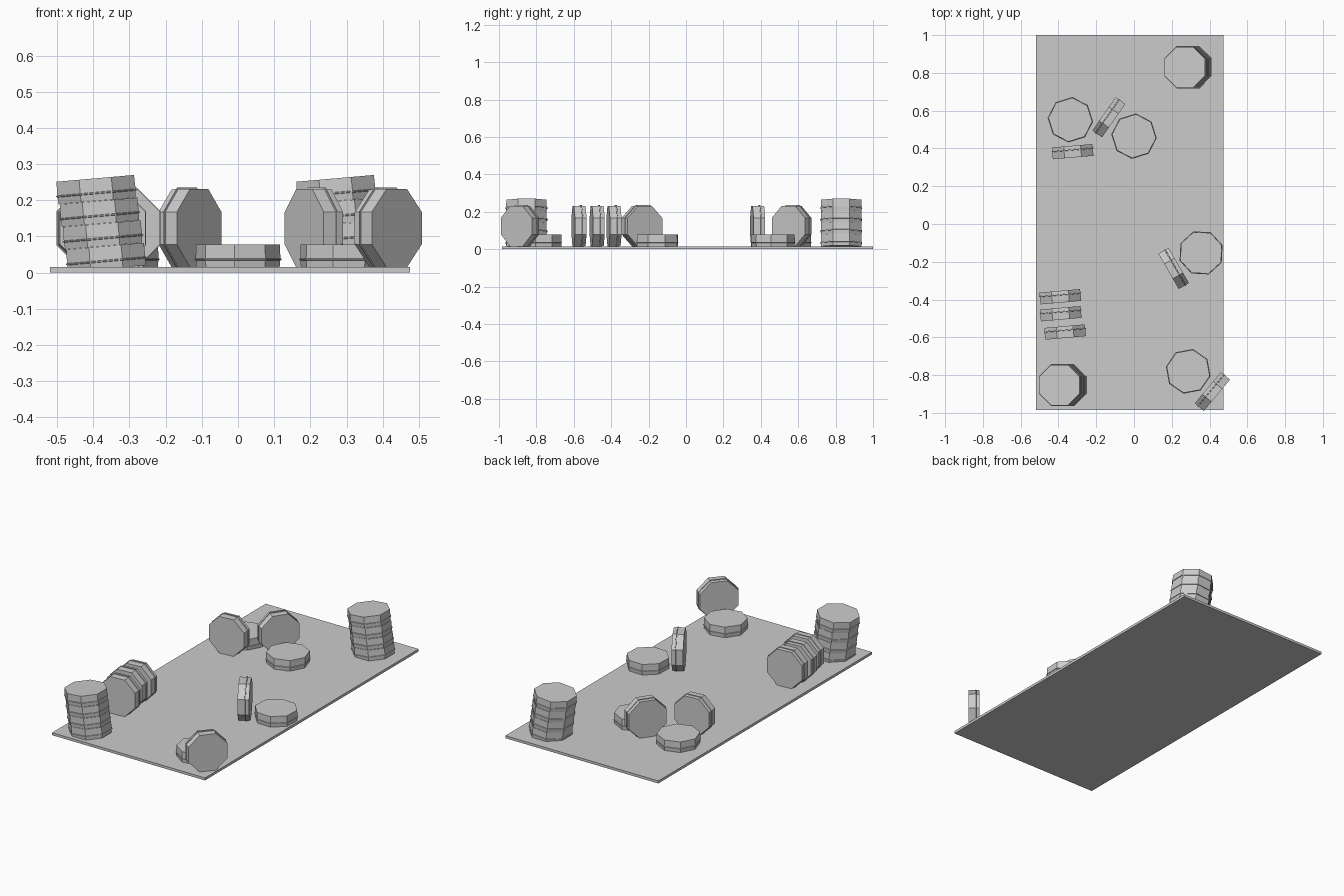
import bpy, bmesh
from math import radians, pi, cos, sin

if "Cube" in bpy.data.objects:
    bpy.data.objects.remove(bpy.data.objects["Cube"])

T = 0.0625   # disc thickness
FLAT = 22.5  # spin that puts a flat side towards the axes

# half profile of one disc: slightly tapered rims and a thin seam lip
PROFILE = [(0.1155, -T / 2), (0.1175, -0.012), (0.121, -0.011),
           (0.121, -0.008), (0.1175, -0.007), (0.1165, T / 2)]


def disc_mesh():
    bm = bmesh.new()
    rings = [[bm.verts.new((r * cos(k * pi / 4), r * sin(k * pi / 4), z))
              for k in range(8)] for r, z in PROFILE]
    for a, b in zip(rings, rings[1:]):
        for k in range(8):
            n = (k + 1) % 8
            bm.faces.new((a[k], a[n], b[n], b[k]))
    bm.faces.new(rings[0][::-1])
    bm.faces.new(rings[-1])
    return bm


def disc(name, loc, spin=FLAT, rot=(0, 0, 0)):
    bm = disc_mesh()
    for v in bm.verts:
        x, y = v.co.x, v.co.y
        a = radians(spin)
        v.co.x, v.co.y = x * cos(a) - y * sin(a), x * sin(a) + y * cos(a)
    me = bpy.data.meshes.new(name)
    bm.to_mesh(me)
    bm.free()
    ob = bpy.data.objects.new(name, me)
    ob.location = loc
    ob.rotation_euler = [radians(r) for r in rot]
    bpy.context.collection.objects.link(ob)


# base plate
bpy.ops.mesh.primitive_cube_add(size=1, location=(-0.0225, 0.0075, 0.0075))
plate = bpy.context.object
plate.name = "base_plate"
plate.scale = (0.995, 1.985, 0.015)

# leaning stacks of four
for s, (x, y) in enumerate([(-0.365, -0.853), (0.298, 0.83)]):
    for i in range(4):
        disc(f"stack_{s}_disc_{i}", (x - 0.009 * i, y, 0.042 + T * i), rot=(0, -5, 0))

# discs lying flat: x, y, spin
for i, (x, y, a) in enumerate([(-0.337, 0.552, -5), (0, 0.465, -5),
                               (0.355, -0.153, 20), (0.287, -0.78, -12)]):
    disc(f"flat_disc_{i}", (x, y, 0.015 + T / 2), a)

# discs standing on edge: x, y, heading
for i, (x, y, a) in enumerate([(-0.325, 0.383, 5), (-0.133, 0.565, 55), (0.21, -0.235, -60),
                               (0.415, -0.887, 50), (-0.39, -0.385, 5),
                               (-0.388, -0.475, 5), (-0.365, -0.572, 5)]):
    disc(f"standing_disc_{i}", (x, y, 0.123), rot=(90, 0, a))
